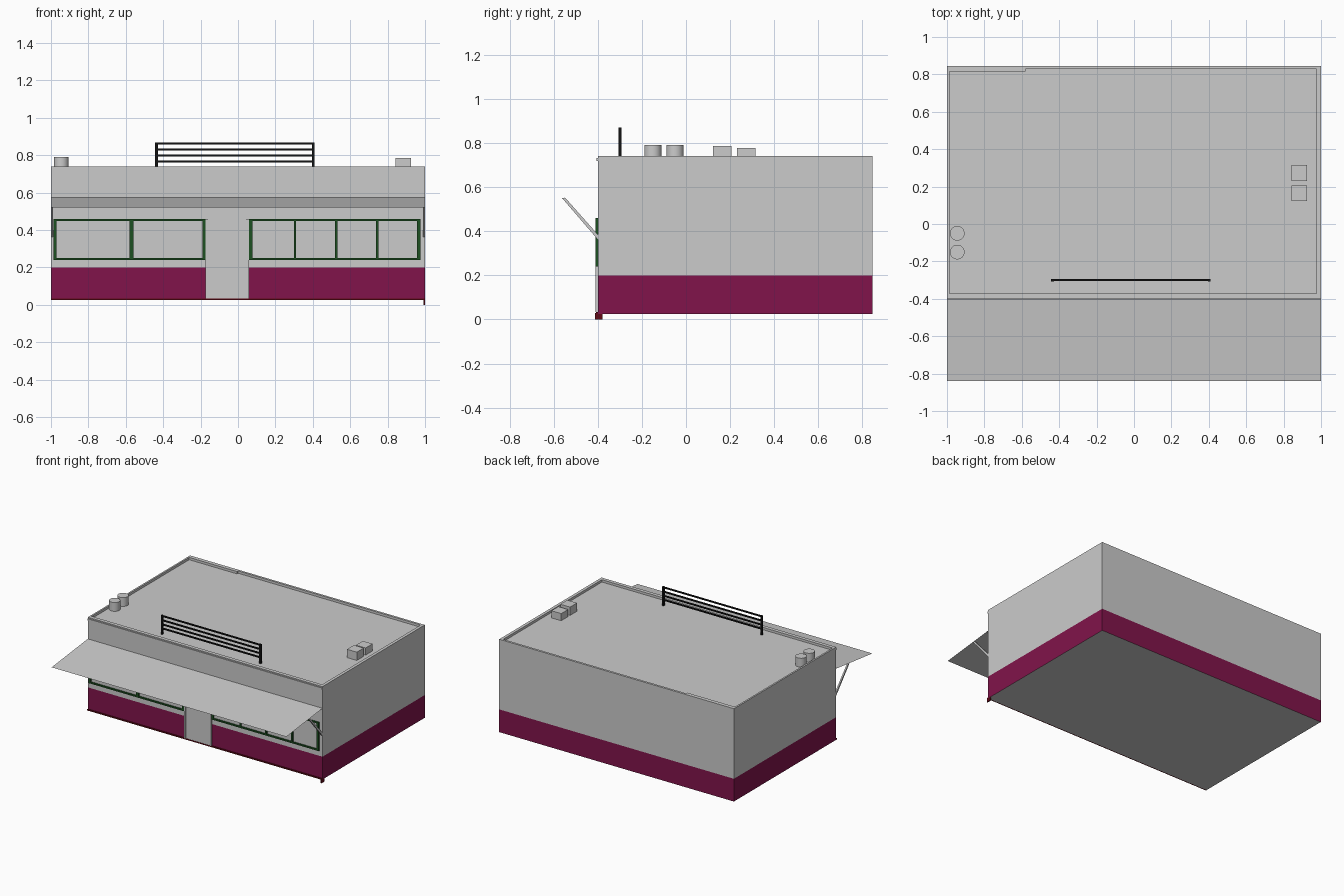
import bpy, math

if "Cube" in bpy.data.objects:
    bpy.data.objects.remove(bpy.data.objects["Cube"])


def material(name, rgb):
    m = bpy.data.materials.new(name)
    m.diffuse_color = (*rgb, 1)
    m.use_nodes = True
    m.node_tree.nodes["Principled BSDF"].inputs["Base Color"].default_value = m.diffuse_color
    return m


MAROON = material("maroon", (0.22, 0.007, 0.07))
RED = material("dark_red", (0.12, 0.003, 0.008))
GREEN = material("green", (0.012, 0.08, 0.015))
BLACK = material("black", (0.006, 0.006, 0.006))


def mesh(name, verts, faces, mat=None):
    me = bpy.data.meshes.new(name)
    me.from_pydata(verts, [], faces)
    ob = bpy.data.objects.new(name, me)
    bpy.context.collection.objects.link(ob)
    if mat:
        me.materials.append(mat)
    return ob


def box(name, x0, x1, y0, y1, z0, z1, mat=None):
    v = [(x, y, z) for z in (z0, z1) for x, y in ((x0, y0), (x1, y0), (x1, y1), (x0, y1))]
    f = [(3, 2, 1, 0), (4, 5, 6, 7)] + [(i, (i + 1) % 4, (i + 1) % 4 + 4, i + 4) for i in range(4)]
    return mesh(name, v, f, mat)


X, F, B = 1.0, -0.40, 0.845
CORNERS = [(-X, F), (X, F), (X, B), (-X, B)]


def wall_ring(name, z0, z1, mat=None):
    v = [(x, y, z) for z in (z0, z1) for x, y in CORNERS]
    return mesh(name, v, [(i, (i + 1) % 4, (i + 1) % 4 + 4, i + 4) for i in range(4)], mat)


# Shell: maroon lower band, grey walls, floor and sunken roof
wall_ring("lower_wall", 0.025, 0.20, MAROON)
wall_ring("upper_wall", 0.20, 0.722)
mesh("floor", [(x, y, 0.025) for x, y in CORNERS], [(3, 2, 1, 0)])
mesh("roof", [(x, y, 0.722) for x, y in CORNERS], [(0, 1, 2, 3)])

# Parapet rim around the roof
box("parapet_front", -X, X, F, -0.372, 0.722, 0.74)
box("parapet_back", -X, X, 0.828, B, 0.722, 0.74)
box("parapet_back_step", -0.987, -0.58, 0.815, 0.828, 0.722, 0.74)
box("parapet_left", -X, -0.987, -0.372, 0.828, 0.722, 0.74)
box("parapet_right", 0.977, X, -0.372, 0.828, 0.722, 0.74)
box("front_cornice", -X, X, -0.406, F, 0.717, 0.731)

# Bottom trim and corner foot
box("base_trim", -X, X, -0.408, F, 0.025, 0.034, RED)
box("corner_foot", 0.992, X, -0.413, -0.378, 0.0, 0.03, RED)


# Window strips with stiles, rails and mullions
def window(name, x0, x1, mullions):
    z0, z1, y0 = 0.24, 0.46, -0.41
    for a, b, n in ((x0, x0 + 0.017, "left"), (x1 - 0.017, x1, "right")):
        box(f"{name}_{n}_stile", a, b, y0, F, z0, z1, GREEN)
    for a, n in ((z0, "bottom"), (z1 - 0.011, "top")):
        box(f"{name}_{n}_rail", x0 + 0.017, x1 - 0.017, y0, F, a, a + 0.011, GREEN)
    for i, (m, w) in enumerate(mullions):
        box(f"{name}_mullion_{i}", m - w, m + w, y0, F, z0 + 0.011, z1 - 0.011, GREEN)


window("left_window", -0.987, -0.173, [(-0.57, 0.01)])
window("right_window", 0.06, 0.975, [(0.305, 0.006), (0.525, 0.007), (0.745, 0.006)])

# Door with side jambs
box("door", -0.16, 0.044, -0.406, F, 0.034, 0.46)
box("door_jamb_left", -0.173, -0.16, -0.41, F, 0.034, 0.46)
box("door_jamb_right", 0.044, 0.058, -0.41, F, 0.034, 0.46)

# Thin sloping awning and its two braces
mesh("awning", [(-X, -0.84, 0.522), (X, -0.84, 0.522), (X, F, 0.573), (-X, F, 0.573)], [(0, 1, 2, 3)])
for side, n in ((-1, "left"), (1, "right")):
    profile = [(F, 0.362), (F, 0.385), (-0.548, 0.552), (-0.562, 0.550)]
    xs = sorted((side * 0.988, side * 0.999))
    v = [(x, y, z) for x in xs for y, z in profile]
    f = [(0, 1, 2, 3), (7, 6, 5, 4)] + [(i, i + 4, (i + 1) % 4 + 4, (i + 1) % 4) for i in range(4)]
    mesh(f"awning_brace_{n}", v, f)

# Rooftop railing
for x, n in ((-0.436, "left"), (0.403, "right")):
    box(f"railing_post_{n}", x - 0.007, x + 0.007, -0.307, -0.293, 0.722, 0.869, BLACK)
for i, z in enumerate((0.767, 0.798, 0.830, 0.863)):
    box(f"railing_bar_{i}", -0.429, 0.396, -0.305, -0.295, z - 0.005, z + 0.005, BLACK)

# Round vents on the left, square vents on the right
for i, y in enumerate((-0.05, -0.15)):
    bpy.ops.mesh.primitive_cylinder_add(vertices=32, radius=0.039, depth=0.068, location=(-0.945, y, 0.756))
    bpy.context.object.name = f"round_vent_{i}"
    bpy.ops.object.shade_smooth_by_angle(angle=math.radians(40))
for i, (y, top) in enumerate(((0.165, 0.786), (0.273, 0.777))):
    box(f"square_vent_{i}", 0.843, 0.926, y - 0.042, y + 0.042, 0.722, top)
